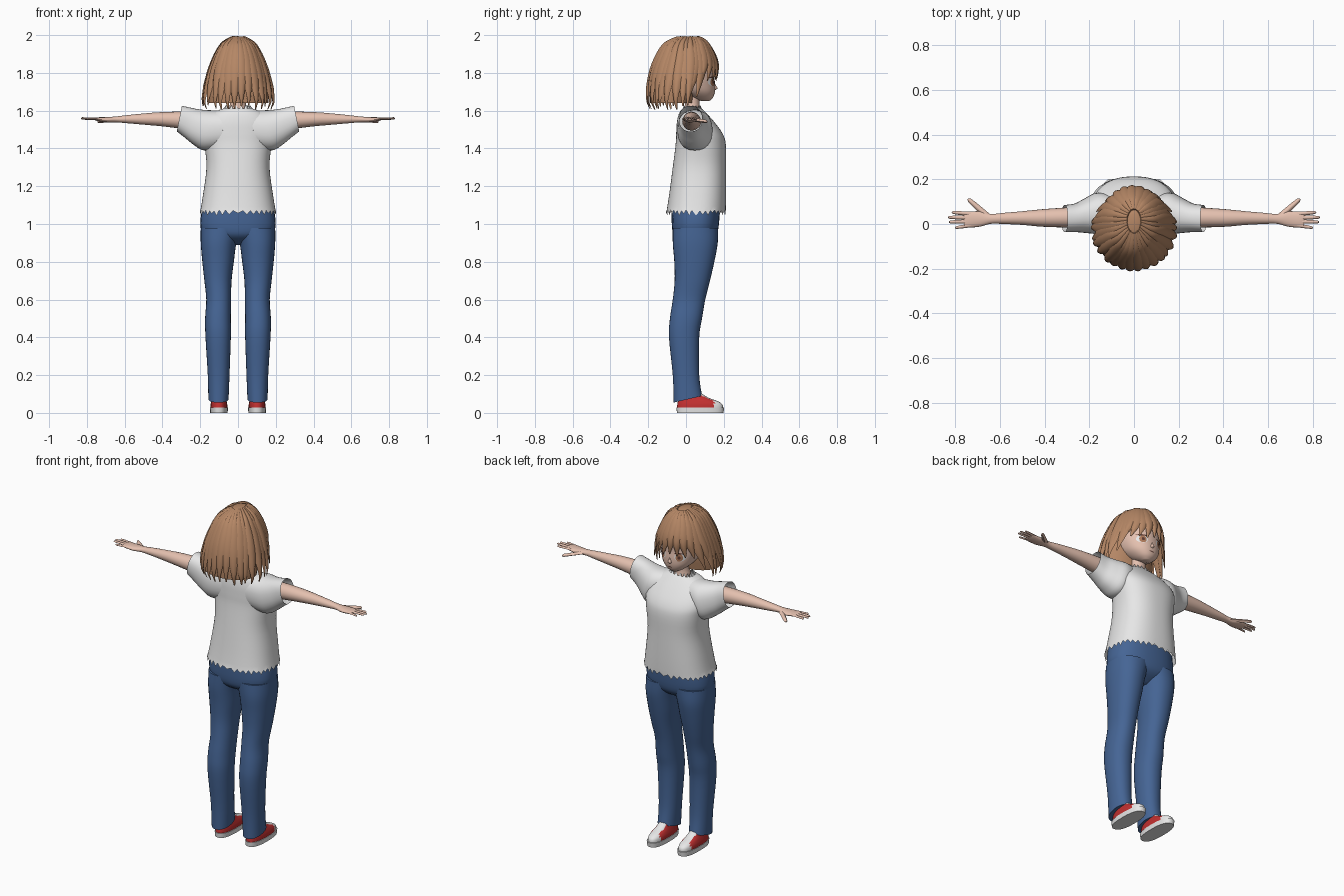
import bpy, bmesh, math, random
from mathutils import Vector

random.seed(4)
if "Cube" in bpy.data.objects:
    bpy.data.objects.remove(bpy.data.objects["Cube"], do_unlink=True)


def material(name, r, g, b):
    m = bpy.data.materials.new(name)
    m.use_nodes = True
    m.diffuse_color = (r, g, b, 1)
    m.node_tree.nodes["Principled BSDF"].inputs["Base Color"].default_value = (r, g, b, 1)
    return m


HAIR = material("chestnut hair", .46, .24, .13)
SKIN = material("skin", .78, .53, .43)
WHITE = material("white cotton", .8, .8, .8)
DENIM = material("blue denim", .06, .13, .3)
RED = material("red canvas", .55, .03, .03)
IRIS = material("brown iris", .42, .19, .1)
DARK = material("dark line", .1, .04, .03)


def finish(name, bm, mats, mirror=False):
    bmesh.ops.recalc_face_normals(bm, faces=bm.faces)
    mesh = bpy.data.meshes.new(name)
    bm.to_mesh(mesh)
    bm.free()
    for m in mats:
        mesh.materials.append(m)
    ob = bpy.data.objects.new(name, mesh)
    bpy.context.collection.objects.link(ob)
    if mirror:
        mod = ob.modifiers.new("Mirror", 'MIRROR')
        mod.use_mirror_merge = False
    return ob


def smooth_rows(rows, steps):
    """Catmull-Rom interpolation of section rows."""
    out = []
    for i in range(len(rows) - 1):
        p = [rows[max(i - 1, 0)], rows[i], rows[i + 1], rows[min(i + 2, len(rows) - 1)]]
        for s in range(steps):
            t = s / steps
            out.append([b + .5 * t * (c - a + t * (2 * a - 5 * b + 4 * c - d + t * (3 * (b - c) + d - a)))
                        for a, b, c, d in zip(*p)])
    return out + [list(rows[-1])]


def bridge(bm, rings, caps):
    for r, q in zip(rings, rings[1:]):
        for j in range(len(r)):
            k = (j + 1) % len(r)
            bm.faces.new((r[j], r[k], q[k], q[j]))
    for ring, cap in zip((rings[0], rings[-1]), caps):
        if cap:
            bm.faces.new(ring)


def loft(name, rows, mats, axis='z', sides=32, power=2, caps=(1, 1), tweak=None, rule=None, mirror=False):
    """Skin sections (position, a min, a max, b min, b max) along an axis."""
    bm, rings = bmesh.new(), []
    for i, (p, a0, a1, b0, b1) in enumerate(smooth_rows(rows, 4)):
        ring = []
        for j in range(sides):
            c, s = math.cos(math.tau * j / sides), math.sin(math.tau * j / sides)
            a = (a0 + a1) / 2 + (a1 - a0) / 2 * math.copysign(abs(c) ** (2 / power), c)
            b = (b0 + b1) / 2 + (b1 - b0) / 2 * math.copysign(abs(s) ** (2 / power), s)
            v = Vector((a, b, p) if axis == 'z' else (p, a, b))
            if tweak:
                tweak(v, i, j)
            ring.append(bm.verts.new(v))
        rings.append(ring)
    bridge(bm, rings, caps)
    if rule:
        for f in bm.faces:
            f.material_index = rule(f.calc_center_median())
    return finish(name, bm, mats, mirror)


def sweep(bm, path, widths, thick, centre):
    """Tapered lens-shaped strand along a path, flat side toward centre."""
    rings = []
    for i, p in enumerate(path):
        tangent = (path[min(i + 1, len(path) - 1)] - path[max(i - 1, 0)]).normalized()
        side = tangent.cross(p - centre).normalized()
        out = side.cross(tangent)
        w, h = widths[i], thick * min(1, widths[i] / max(widths) * 1.5)
        rings.append([bm.verts.new(p + side * w * a + out * h * b)
                      for a, b in ((-1, 0), (-.55, .75), (0, 1), (.55, .75), (1, 0), (0, -.7))])
    bridge(bm, rings, (1, 1))


# Trousers
def trouser_hem(v, i, j):
    v.z += .25 * v.y * max(0, 1 - (v.z - .06) / .14)


loft("trouser_legs", [(.07, .05, .157, -.065, .085), (.2, .045, .16, -.07, .07), (.4, .038, .172, -.09, .07),
                      (.5, .038, .174, -.085, .085), (.6, .037, .168, -.07, .102), (.7, .034, .178, -.06, .127),
                      (.8, .022, .189, -.062, .15), (.9, .008, .197, -.07, .168), (.98, -.02, .197, -.07, .17)],
     [DENIM], power=2.2, tweak=trouser_hem, mirror=True)
loft("trouser_hips", [(.89, -.06, .06, .01, .09), (.93, -.15, .15, -.055, .15), (.98, -.198, .198, -.074, .172),
                      (1.09, -.19, .19, -.075, .18)], [DENIM], power=2.4)

# Shirt with a ragged hem and neckline
def ragged(v, i, j):
    if i == 0:
        v.z += random.uniform(.012, .025) if j % 2 else random.uniform(-.012, .002)
    elif i == 28:
        v.z += .012 if j % 4 < 2 else -.012


loft("shirt_body", [(1.055, -.202, .202, -.105, .21), (1.15, -.186, .186, -.09, .212), (1.3, -.167, .167, -.07, .212),
                    (1.42, -.178, .178, -.055, .211), (1.48, -.187, .187, -.052, .193), (1.54, -.175, .175, -.048, .15),
                    (1.59, -.13, .13, -.035, .105), (1.615, -.065, .065, -.012, .078)],
     [WHITE], sides=72, power=2.4, caps=(0, 0), tweak=ragged)


def sleeve_lean(v, i, j):
    v.x -= .2 * (v.z - 1.55)


loft("shirt_sleeves", [(.07, -.045, .12, 1.4, 1.6), (.15, -.045, .14, 1.39, 1.602), (.21, -.04, .115, 1.42, 1.606),
                       (.26, -.036, .092, 1.455, 1.615), (.312, -.036, .085, 1.49, 1.626)],
     [WHITE], axis='x', power=2.3, caps=(1, 0), tweak=sleeve_lean, mirror=True)

# Arms, fingers and thumbs
loft("arms", [(.2, -.02, .08, 1.495, 1.592), (.3, -.016, .074, 1.505, 1.595), (.41, -.012, .066, 1.518, 1.592),
              (.5, -.004, .057, 1.526, 1.585), (.58, 0, .05, 1.533, 1.577), (.64, .001, .045, 1.538, 1.57),
              (.69, -.012, .057, 1.538, 1.566), (.74, -.016, .054, 1.545, 1.565), (.76, -.012, .048, 1.55, 1.562)],
     [SKIN], axis='x', sides=20, mirror=True)
bm = bmesh.new()
fingers = [((.73, -.006, 1.555), (.8, -.017, 1.555), .008), ((.73, .011, 1.556), (.828, .009, 1.558), .009),
           ((.73, .028, 1.556), (.832, .03, 1.558), .009), ((.73, .045, 1.555), (.815, .052, 1.556), .009),
           ((.655, .035, 1.551), (.742, .112, 1.54), .013)]
for start, end, r in fingers:
    a, b = Vector(start), Vector(end)
    sweep(bm, [a.lerp(b, t) for t in (0, .35, .7, .93, 1)], [r * 1.1, r, r * .9, r * .7, r * .3], r * .85,
          a - Vector((0, 0, 1)))
finish("fingers", bm, [SKIN], True)

# Neck, head and nose
loft("neck", [(1.58, -.055, .055, -.01, .08), (1.64, -.042, .042, -.005, .072), (1.7, -.045, .045, 0, .08)], [SKIN])
head = loft("head", [(1.65, -.02, .02, .085, .122), (1.668, -.052, .052, .03, .142), (1.7, -.086, .086, -.03, .153),
                     (1.74, -.106, .106, -.08, .154), (1.78, -.116, .116, -.1, .15), (1.84, -.117, .117, -.11, .15),
                     (1.9, -.1, .1, -.1, .13), (1.95, -.05, .05, -.05, .08)], [SKIN], power=2.15)
loft("nose", [(1.708, -.008, .008, .135, .152), (1.718, -.011, .011, .135, .167), (1.735, -.006, .006, .135, .158),
              (1.755, -.003, .003, .135, .15)], [SKIN], sides=12)


# Painted face details, wrapped onto the head
def face_plate(name, x, z, rx, rz, mat, lift):
    bm = bmesh.new()
    rings = [[bm.verts.new((x + rx * f * math.cos(math.tau * j / 20), .3, z + rz * f * math.sin(math.tau * j / 20)))
              for j in range(20)] for f in (.1, .4, .7, 1)]
    bridge(bm, rings, (1, 0))
    ob = finish(name, bm, [mat])
    mod = ob.modifiers.new("Wrap", 'SHRINKWRAP')
    mod.target, mod.wrap_method, mod.offset = head, 'PROJECT', lift
    mod.use_project_y = mod.use_negative_direction = True
    mod.use_positive_direction = False


for side, s in (("left", 1), ("right", -1)):
    face_plate(side + "_eye_white", s * .056, 1.753, .028, .023, WHITE, .002)
    face_plate(side + "_iris", s * .054, 1.752, .018, .022, IRIS, .003)
    face_plate(side + "_pupil", s * .054, 1.752, .007, .01, DARK, .004)
    face_plate(side + "_lashes", s * .057, 1.776, .03, .004, DARK, .004)
face_plate("mouth", 0, 1.688, .016, .0025, DARK, .002)

# Hair: inner cap and overlapping locks
loft("hair_cap", [(1.64, -.16, .16, -.19, .035), (1.7, -.165, .165, -.19, .045), (1.77, -.155, .155, -.18, .06),
                  (1.81, -.148, .148, -.172, .14), (1.87, -.128, .128, -.155, .152), (1.93, -.098, .098, -.128, .124),
                  (1.97, -.065, .065, -.085, .09), (1.992, -.025, .025, -.03, .045)], [HAIR])
ENVELOPE = [(1.99, .03, -.04, .065), (1.95, .085, -.11, .11), (1.87, .13, -.16, .153), (1.78, .162, -.19, .164),
            (1.65, .19, -.206, .16), (1.6, .172, -.185, .145)]
ENVELOPE = smooth_rows(ENVELOPE, 6)


def hair_point(theta, z):
    for hi, lo in zip(ENVELOPE, ENVELOPE[1:]):
        if z >= lo[0]:
            break
    t = max(0, min(1, (hi[0] - z) / (hi[0] - lo[0])))
    rx, back, front = [a + (b - a) * t for a, b in zip(hi[1:], lo[1:])]
    return Vector((rx * math.sin(theta), (front + back) / 2 + (front - back) / 2 * math.cos(theta), z))


bm = bmesh.new()
LOCKS, STEPS = 30, 16
for k in range(LOCKS):
    theta = math.tau * (k + .5) / LOCKS - math.pi
    spread = abs(theta)
    if spread < .8:
        end, curl = 1.765 - .03 * spread + random.uniform(-.01, .012), .3 * theta + .1
    elif spread < 1.2:
        end, curl = 1.68 + random.uniform(-.02, .02), .2 * theta
    else:
        end, curl = 1.617 + random.uniform(-.012, .012), random.uniform(-.07, .07)
    path, widths = [], []
    for i in range(STEPS):
        s = i / (STEPS - 1)
        path.append(hair_point(theta + curl * s * s, 1.99 - (1.99 - end) * s ** 1.5))
        widths.append(.032 * min(1, .25 + 1.8 * s) * min(1, .1 + 2.8 * (1 - s)) * random.uniform(.96, 1.04))
    sweep(bm, path, widths, random.uniform(.009, .016), Vector((0, -.01, 1.76)))
finish("hair_locks", bm, [HAIR])

# Shoes: red uppers with white toe cap and laces, white soles
loft("shoe_uppers", [(.02, .056, .146, -.048, .196), (.045, .057, .145, -.046, .192), (.062, .061, .141, -.043, .168),
                     (.08, .066, .136, -.04, .12), (.105, .07, .132, -.035, .08)], [RED, WHITE], power=2.4, mirror=True,
     rule=lambda c: int(c.y > .15 or (abs(c.x - .1) < .024 and c.y > .05)))
loft("shoe_soles", [(0, .055, .147, -.048, .198), (.028, .053, .149, -.051, .202)], [WHITE], power=2.5, mirror=True)

# Smooth shading with crisp edges
for ob in bpy.context.scene.objects:
    ob.select_set(ob.type == 'MESH')
bpy.context.view_layer.objects.active = head
bpy.ops.object.shade_smooth_by_angle(angle=math.radians(50))
